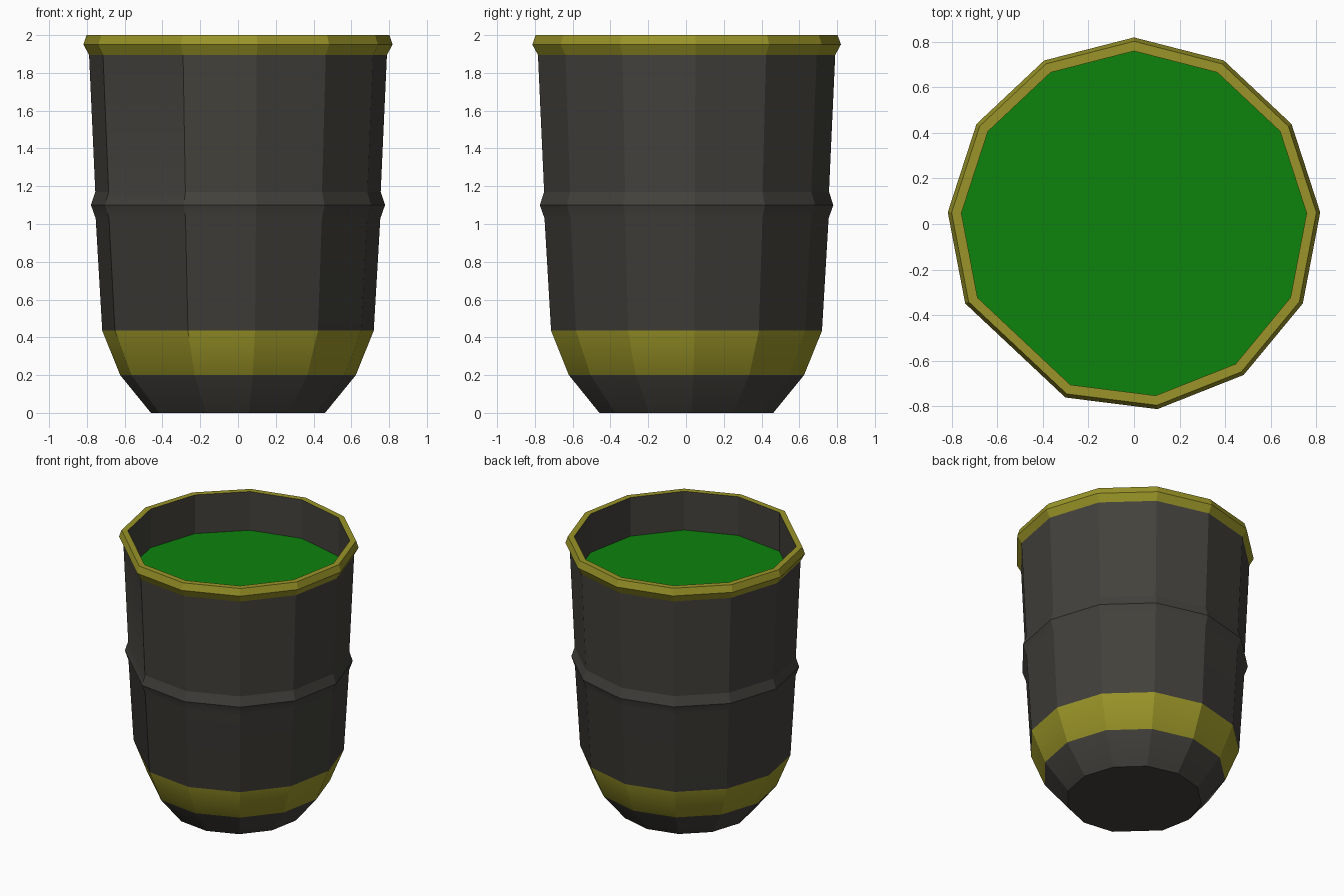
import bpy, bmesh
from math import radians, cos, sin

cube = bpy.data.objects.get("Cube")
if cube:
    bpy.data.objects.remove(cube)


def make_material(name, rgb):
    mat = bpy.data.materials.new(name)
    mat.use_nodes = True
    mat.diffuse_color = (*rgb, 1)
    mat.node_tree.nodes["Principled BSDF"].inputs["Base Color"].default_value = (*rgb, 1)
    return mat


DARK = make_material("dark grey metal", (0.056, 0.053, 0.045))
YELLOW = make_material("olive yellow paint", (0.32, 0.295, 0.021))
GREEN = make_material("green liquid", (0.004, 0.23, 0.004))

# Twelve corners, evenly stepped except for one wider panel at the front
STEP = 28.8
ANGLES = [radians(-111.6 + STEP * i) for i in range(12)]


def ring(bm, radius, z):
    return [bm.verts.new((radius * cos(a), radius * sin(a), z)) for a in ANGLES]


def finish(bm, name, materials):
    mesh = bpy.data.meshes.new(name)
    bm.to_mesh(mesh)
    bm.free()
    for mat in materials:
        mesh.materials.append(mat)
    obj = bpy.data.objects.new(name, mesh)
    bpy.context.collection.objects.link(obj)
    return obj


# Barrel shell: (radius, height, material of the band above)
PROFILE = [
    (0.462, 0.0, 0),    # base
    (0.625, 0.2, 1),    # painted lower band
    (0.72, 0.435, 0),   # lower wall
    (0.755, 1.03, 0),   # middle hoop
    (0.78, 1.10, 0),
    (0.757, 1.17, 0),   # upper wall
    (0.79, 1.895, 1),   # painted rim
    (0.82, 1.95, 1),
    (0.803, 2.0, 1),
    (0.76, 2.0, 0),     # inner wall
    (0.76, 1.71, 0),
]
bm = bmesh.new()
rings = [ring(bm, r, z) for r, z, _ in PROFILE]
bm.faces.new(reversed(rings[0]))
for (_, _, paint), low, high in zip(PROFILE, rings, rings[1:]):
    for i in range(len(ANGLES)):
        j = (i + 1) % len(ANGLES)
        face = bm.faces.new((low[i], low[j], high[j], high[i]))
        face.material_index = paint
barrel = finish(bm, "barrel", [DARK, YELLOW])

# Soften the bends up the wall while the panels stay faceted
bpy.ops.object.select_all(action="DESELECT")
barrel.select_set(True)
bpy.context.view_layer.objects.active = barrel
bpy.ops.object.shade_smooth_by_angle(angle=radians(20))

# Liquid surface inside the barrel
bm = bmesh.new()
bm.faces.new(ring(bm, 0.76, 1.71))
finish(bm, "liquid_surface", [GREEN])
